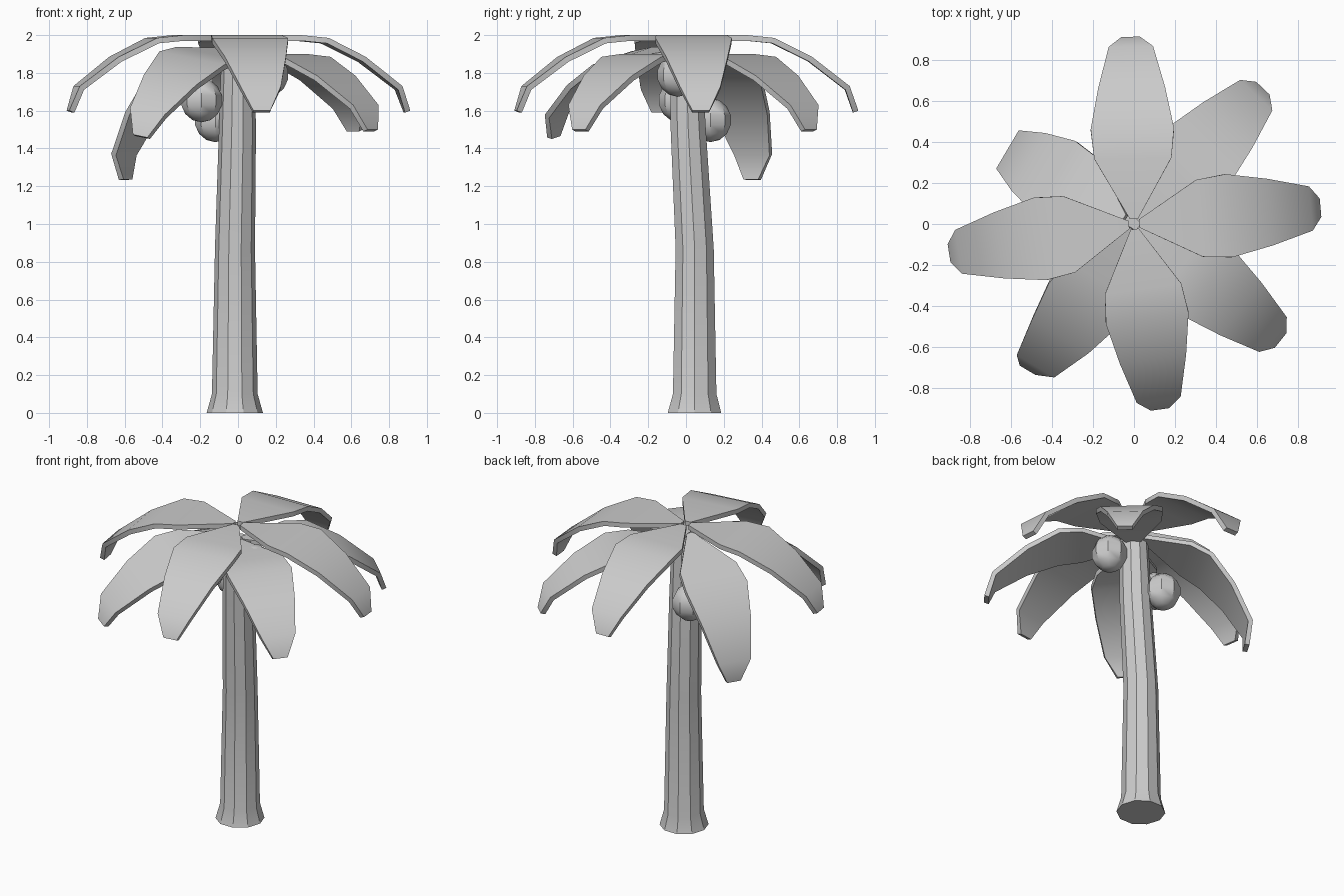
import bpy, bmesh, math
from mathutils import Matrix, Vector

if "Cube" in bpy.data.objects:
    bpy.data.objects.remove(bpy.data.objects["Cube"])


def make_object(name, bm, angle):
    bmesh.ops.recalc_face_normals(bm, faces=bm.faces[:])
    mesh = bpy.data.meshes.new(name)
    bm.to_mesh(mesh)
    bm.free()
    ob = bpy.data.objects.new(name, mesh)
    bpy.context.collection.objects.link(ob)
    bpy.ops.object.select_all(action='DESELECT')
    ob.select_set(True)
    bpy.context.view_layer.objects.active = ob
    bpy.ops.object.shade_smooth_by_angle(angle=math.radians(angle))
    return ob


def skin_rings(bm, rings):
    # Bridge equal-sized vertex loops and cap both ends
    n = len(rings[0])
    for a, b in zip(rings, rings[1:]):
        for i in range(n):
            j = (i + 1) % n
            bm.faces.new((a[i], a[j], b[j], b[i]))
    bm.faces.new(rings[0][::-1])
    bm.faces.new(rings[-1])


# Trunk: leaning ten-sided column with a flared foot (x, y, z, radius)
trunk_path = [(-.017, .045, 0, .149), (-.017, .046, .1, .121),
              (-.016, .046, .87, .106), (-.003, .012, 1.5, .098),
              (0, 0, 1.89, .088)]
bm = bmesh.new()
rings = []
for x, y, z, r in trunk_path:
    rings.append([bm.verts.new((x + r * math.cos(math.tau * i / 10),
                                y + r * math.sin(math.tau * i / 10), z))
                  for i in range(10)])
skin_rings(bm, rings)
make_object("trunk", bm, 30)

# Frond: drooping tapered blade (distance, drop, half width)
stations = [(.025, 0, .02), (.32, 0, .188), (.465, -.015, .203),
            (.665, -.115, .163), (.865, -.27, .108), (.912, -.4, .045)]
THICK = .03


def frond(name, heading, height, tilt=0, roll=0, reach=0):
    bm = bmesh.new()
    rings = []
    last = len(stations) - 1
    for i, (d, z, w) in enumerate(stations):
        p, q = stations[max(i - 1, 0)], stations[min(i + 1, last)]
        t = Vector((q[0] - p[0], q[1] - p[1])).normalized()
        lx, lz = d + t.y * THICK, z - t.x * THICK
        rings.append([bm.verts.new(c) for c in
                      ((d, -w, z), (d, w, z), (lx, w, lz), (lx, -w, lz))])
    skin_rings(bm, rings)
    m = (Matrix.Translation((0, 0, height))
         @ Matrix.Rotation(math.radians(heading), 4, 'Z')
         @ Matrix.Translation((reach, 0, 0))
         @ Matrix.Rotation(math.radians(tilt), 4, 'Y')
         @ Matrix.Rotation(math.radians(roll), 4, 'X'))
    bm.transform(m)
    make_object(name, bm, 40)


# Upper crown
for i, heading in enumerate((5, 91, 189, 278)):
    frond(f"upper_frond_{i + 1}", heading, 2.0)

# Lower crown, between the upper fronds
frond("lower_frond_1", 46.5, 1.9)
frond("lower_frond_2", 321.5, 1.9)
frond("lower_frond_3", 238.5, 1.93, tilt=4.5, roll=-10)
frond("lower_frond_4", 149.5, 1.97, tilt=24, reach=.035)

# Coconuts hanging at the top of the trunk
for i, loc in enumerate(((-.193, -.035, 1.655), (-.12, .13, 1.55),
                         (.157, -.043, 1.79))):
    bm = bmesh.new()
    bmesh.ops.create_uvsphere(bm, u_segments=8, v_segments=7, radius=.11)
    bm.transform(Matrix.Translation(loc) @ Matrix.Diagonal((1, 1, 1.06, 1)))
    make_object(f"coconut_{i + 1}", bm, 30)
